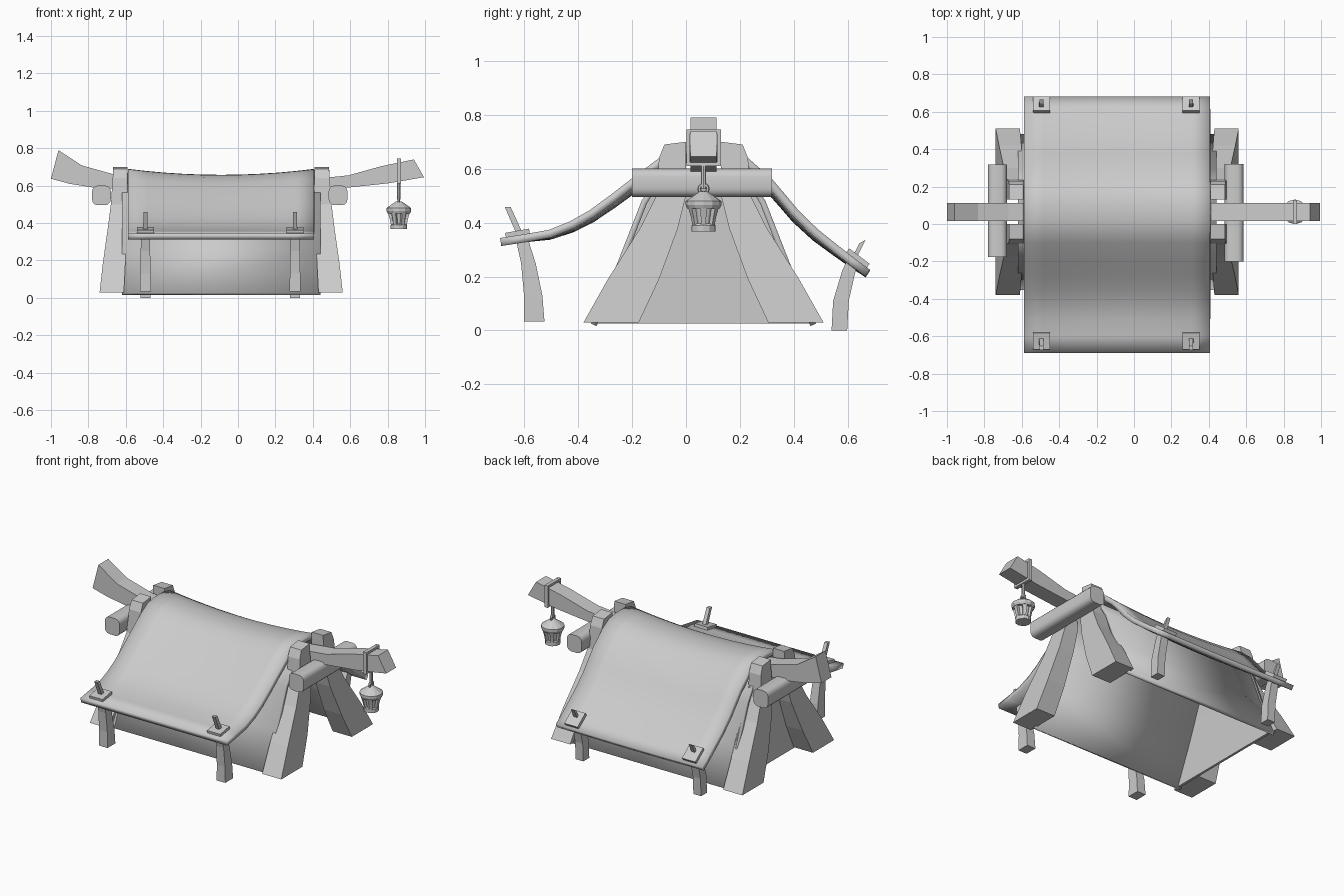
import bpy, bmesh
from math import sin, cos, pi, radians
from mathutils import Vector, Matrix

if "Cube" in bpy.data.objects:
    bpy.data.objects.remove(bpy.data.objects["Cube"])

CX, CY = -0.09, 0.065          # centre of the tent body


def finish(name, bm, smooth=0, recalc=True):
    if recalc:
        bmesh.ops.recalc_face_normals(bm, faces=bm.faces)
    me = bpy.data.meshes.new(name)
    bm.to_mesh(me)
    bm.free()
    ob = bpy.data.objects.new(name, me)
    bpy.context.collection.objects.link(ob)
    if smooth:
        bpy.ops.object.select_all(action='DESELECT')
        ob.select_set(True)
        bpy.context.view_layer.objects.active = ob
        bpy.ops.object.shade_smooth_by_angle(angle=radians(smooth))
    return ob


def loft(name, rings, smooth=0):
    """Skin a closed solid through equal-length rings of points."""
    bm = bmesh.new()
    vs = [[bm.verts.new(p) for p in r] for r in rings]
    n = len(vs[0])
    for a, b in zip(vs, vs[1:]):
        for i in range(n):
            j = (i + 1) % n
            bm.faces.new((a[i], a[j], b[j], b[i]))
    bm.faces.new(vs[0])
    bm.faces.new(vs[-1])
    return finish(name, bm, smooth)


def sheet(name, xs, profile, zfun, thick):
    """Thick fabric: a y-z profile swept along x."""
    bm = bmesh.new()
    g = [[bm.verts.new((x, y, zfun(x, y, z))) for y, z in profile] for x in xs]
    for i in range(len(xs) - 1):
        for j in range(len(profile) - 1):
            bm.faces.new((g[i][j], g[i + 1][j], g[i + 1][j + 1], g[i][j + 1]))
    ob = finish(name, bm, 40, recalc=False)
    m = ob.modifiers.new("thickness", 'SOLIDIFY')
    m.thickness, m.offset = thick, -1
    return ob


def box(name, c, size, rot_x=0, bevel=0, seg=1):
    bm = bmesh.new()
    bmesh.ops.create_cube(bm, size=1, matrix=Matrix.Translation(c)
                          @ Matrix.Rotation(rot_x, 4, 'X')
                          @ Matrix.Diagonal((*size, 1)))
    if bevel:   # round only the edges running along y
        es = [e for e in bm.edges
              if abs((e.verts[0].co - e.verts[1].co).normalized().y) > 0.9]
        bmesh.ops.bevel(bm, geom=es, offset=bevel, segments=seg, profile=0.5, affect='EDGES')
    return finish(name, bm, 35 if bevel else 0)


def lathe(name, prof, c, n=12):
    return loft(name, [[(c[0] + r * cos(2 * pi * k / n), c[1] + r * sin(2 * pi * k / n), z)
                        for k in range(n)] for r, z in prof])


# Ridge pole with upswept ends: (x bottom, z bottom, x top, z top)
pole = [(-1, .637, -.96, .79), (-.9, .61, -.835, .708), (-.775, .59, -.67, .662),
        (-.5, .575, -.5, .64), (.4, .575, .4, .635), (.59, .59, .59, .655),
        (.8, .612, .77, .705), (.995, .645, .94, .74)]
loft("ridge_pole", [[(xb, .017, zb), (xb, .113, zb), (xt, .113, zt), (xt, .017, zt)]
                    for xb, zb, xt, zt in pole])

# Four chunky frame legs: (outer y, inner y, z, inner x, outer x) from the centre
leg = [(.445, .24, .03, .52, .65), (.355, .165, .19, .512, .632),
       (.235, .095, .38, .505, .605), (.175, .065, .5, .5, .59),
       (.165, .065, .64, .5, .58), (.145, .065, .69, .5, .577)]
for sx in (-1, 1):
    for sy in (-1, 1):
        loft("frame_leg", [[(CX + sx * a, CY + sy * o, z), (CX + sx * b, CY + sy * o, z),
                            (CX + sx * b, CY + sy * i, z + (.01 if z > .66 else 0)),
                            (CX + sx * a, CY + sy * i, z + (.01 if z > .66 else 0))]
                           for o, i, z, a, b in leg])

# Rounded cross beams lashed outside the legs
box("cross_beam_right", (.535, .06, .548), (.1, .52, .105), 0, .03, 3)
box("cross_beam_left", (-.73, .07, .548), (.1, .495, .105), 0, .03, 3)

# Draped roof cloth, sagging between the ends
roof = [(-.69, .343), (-.6, .357), (-.51, .373), (-.43, .405), (-.358, .446), (-.28, .503),
        (-.2, .565), (-.1, .64), (-.04, .675), (.02, .688), (.065, .69), (.11, .688),
        (.17, .675), (.23, .64), (.317, .565), (.37, .503), (.417, .446), (.49, .375),
        (.565, .315), (.625, .268), (.683, .225)]


def sag(x, y, z):
    u = (x - CX) / .5
    v = max(0, 1 - (abs(y - CY) / .65) ** 2)
    return z - .032 * (1 - u * u) * v


sheet("roof_cloth", [CX + .497 * (k / 5 - 1) for k in range(11)], roof, sag, .03)

# Inner tent walls and closed far end
half = [(-.352, .025), (-.255, .25), (-.165, .48), (-.115, .56), (.02, .595)]
walls = half + [(2 * CY - y, z) for y, z in reversed(half)]
sheet("tent_walls", [-.62, .44], walls, lambda x, y, z: z, .022)
loft("end_wall", [[(x, y, z) for y, z in walls] for x in (-.61, -.595)])

# Curved eave posts poking through the cloth, with square washers
front = [(-.563, .033, .038), (-.567, .13, .034), (-.585, .25, .027),
         (-.612, .35, .022), (-.615, .36, .012), (-.662, .465, .011)]
back = [(.569, 0, .029), (.575, .11, .029), (.604, .22, .025),
        (.62, .262, .022), (.625, .272, .012), (.655, .33, .011)]
for x in (-.495, .305):
    for nm, path in (("front", front), ("back", back)):
        s = -1 if nm == "front" else 1
        rings = []
        for y, z, h in path:
            w = h if h < .02 else .015 + h * .38
            d = .006 if h < .02 else 0
            rings.append([(x - w, y - h, z - d), (x + w, y - h, z - d),
                          (x + w, y + h, z + d * s), (x - w, y + h, z + d * s)])
        loft(nm + "_post", rings)
    box("front_washer", (x, -.625, .359), (.09, .09, .022), radians(10))
    box("back_washer", (x, .637, .267), (.09, .095, .022), radians(-37))

# Lantern hung from the pole by a square strap
LX = .86
for y in (.008, .122):
    box("strap_side", (LX, y, .678), (.022, .014, .135))
for z in (.738, .618):
    box("strap_bar", (LX, CY, z), (.022, .128, .014))
L = (LX, CY)
lathe("hanger", [(.01, .525), (.01, .615)], L, 8)
bm = bmesh.new()
ring = [[bm.verts.new((LX + .007 * sin(b), CY + (.016 + .007 * cos(b)) * cos(a),
                       .525 + (.016 + .007 * cos(b)) * sin(a)))
         for b in [k * pi / 3 for k in range(6)]] for a in [k * pi / 6 for k in range(12)]]
for i in range(12):
    for j in range(6):
        bm.faces.new((ring[i][j], ring[i][(j + 1) % 6],
                      ring[(i + 1) % 12][(j + 1) % 6], ring[(i + 1) % 12][j]))
finish("lantern_ring", bm)
lathe("lantern_cap", [(.06, .452), (.066, .465), (.066, .48), (.035, .502), (.014, .516)], L)
lathe("lantern_glass", [(.03, .385), (.045, .46)], L)
lathe("lantern_base", [(.044, .368), (.044, .39), (.038, .396)], L)
for k in range(6):
    a = k * pi / 3
    rad, tan = Vector((cos(a), sin(a), 0)), Vector((-sin(a), cos(a), 0))
    o = Vector((LX, CY, 0))
    rings = []
    for r, z, w in ((.034, .388, .009), (.04, .42, .01), (.05, .455, .013)):
        c = o + Vector((0, 0, z))
        rings.append([c + rad * (r - .008) - tan * w, c + rad * (r + .008) - tan * w,
                      c + rad * (r + .008) + tan * w, c + rad * (r - .008) + tan * w])
    loft("lantern_rib", rings)
